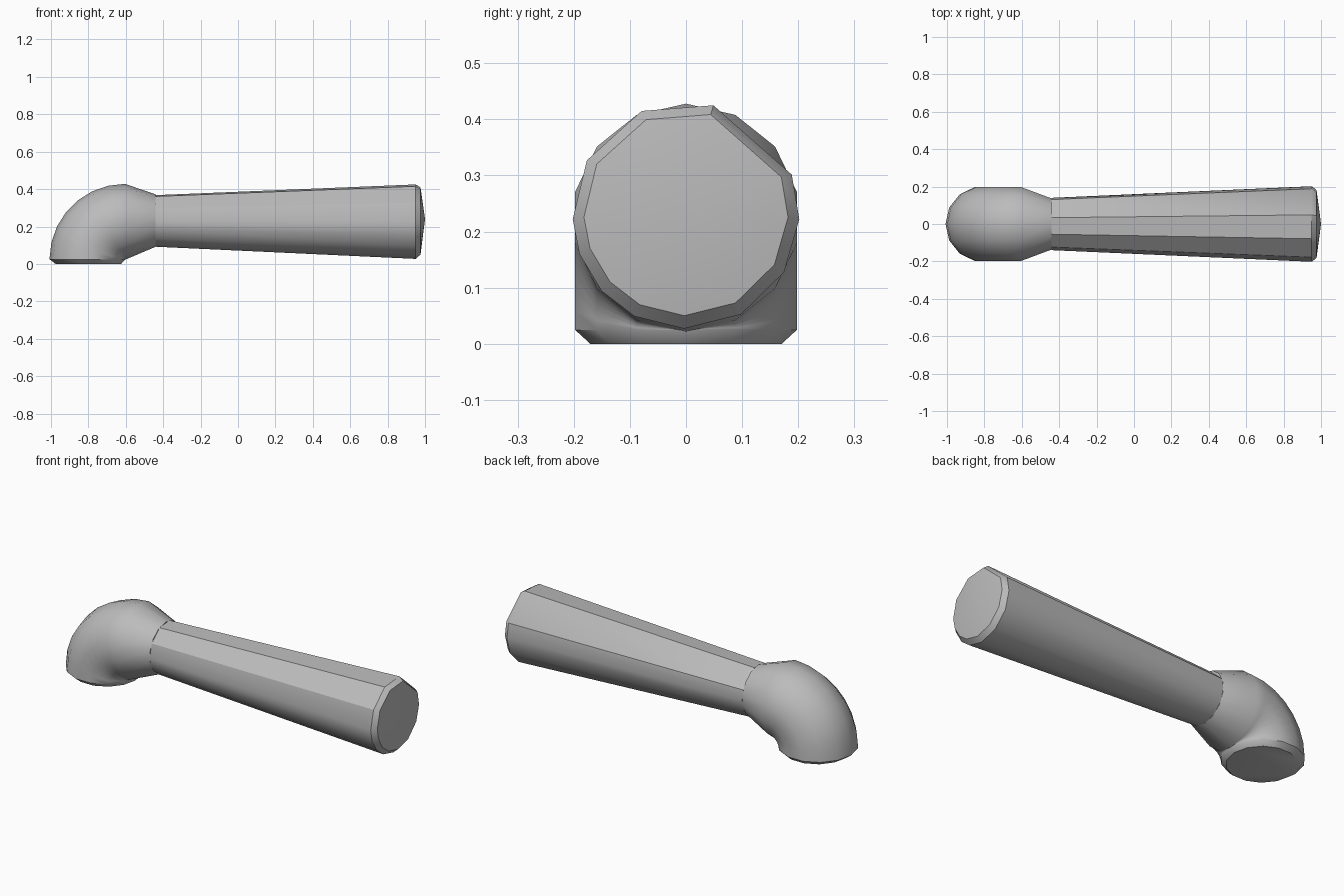
import bpy
import bmesh
from math import sin, cos, radians, pi
from mathutils import Vector

cube = bpy.data.objects.get("Cube")
if cube:
    bpy.data.objects.remove(cube)

grey = bpy.data.materials.new("plain grey")
grey.use_nodes = True
GREY = (0.5, 0.5, 0.5, 1)
grey.diffuse_color = GREY
grey.node_tree.nodes["Principled BSDF"].inputs["Base Color"].default_value = GREY


def ring(center, up, radius, angles):
    """Circle of points in the plane of the y axis and the direction up."""
    side = Vector((0, 1, 0))
    return [center + radius * (side * cos(a) + up * sin(a)) for a in angles]


def loft(name, rings, smooth_angle, tip=None):
    """Skin a row of rings and close both ends."""
    bm = bmesh.new()
    rows = [[bm.verts.new(p) for p in r] for r in rings]
    n = len(rows[0])
    for a, b in zip(rows, rows[1:]):
        for i in range(n):
            j = (i + 1) % n
            bm.faces.new((a[i], a[j], b[j], b[i]))
    bm.faces.new(rows[0])
    if tip:
        apex = bm.verts.new(tip)
        for i in range(n):
            bm.faces.new((rows[-1][i], rows[-1][(i + 1) % n], apex))
    else:
        bm.faces.new(rows[-1])
    bmesh.ops.recalc_face_normals(bm, faces=bm.faces)
    mesh = bpy.data.meshes.new(name)
    bm.to_mesh(mesh)
    bm.free()
    mesh.materials.append(grey)
    obj = bpy.data.objects.new(name, mesh)
    bpy.context.collection.objects.link(obj)
    bpy.ops.object.select_all(action="DESELECT")
    obj.select_set(True)
    bpy.context.view_layer.objects.active = obj
    bpy.ops.object.shade_smooth_by_angle(angle=radians(smooth_angle))
    return obj


UP = Vector((0, 0, 1))

# Tapered handle with uneven facets and a chamfered, slightly domed end
facets = [radians(a) for a in (21, 76, 113, 151, 182, 200, 222, 243, 269, 299, 330, 358)]
stations = [(-0.44, 0.232, 0.14), (0.95, 0.229, 0.202), (0.976, 0.232, 0.182)]
loft("handle", [ring(Vector((x, 0, z)), UP, r, facets) for x, z, r in stations],
     33, tip=(1.0, 0, 0.24))

# Rounded elbow end: neck, quarter bend about the inner corner, flat base
SIDES = 14
even = [2 * pi * (i + 0.5) / SIDES for i in range(SIDES)]
pivot = Vector((-0.605, 0, 0.025))
rings = [ring(Vector((-0.44, 0, 0.232)), UP, 0.14, even)]
STEPS = 7
for k in range(STEPS + 1):
    t = pi / 2 * k / STEPS
    out = Vector((-sin(t), 0, cos(t)))
    rings.append(ring(pivot + out * 0.2, out, 0.203, even))
rings.append(ring(Vector((-0.8, 0, 0)), Vector((-1, 0, 0)), 0.175, even))
loft("elbow_end", rings, 40)
